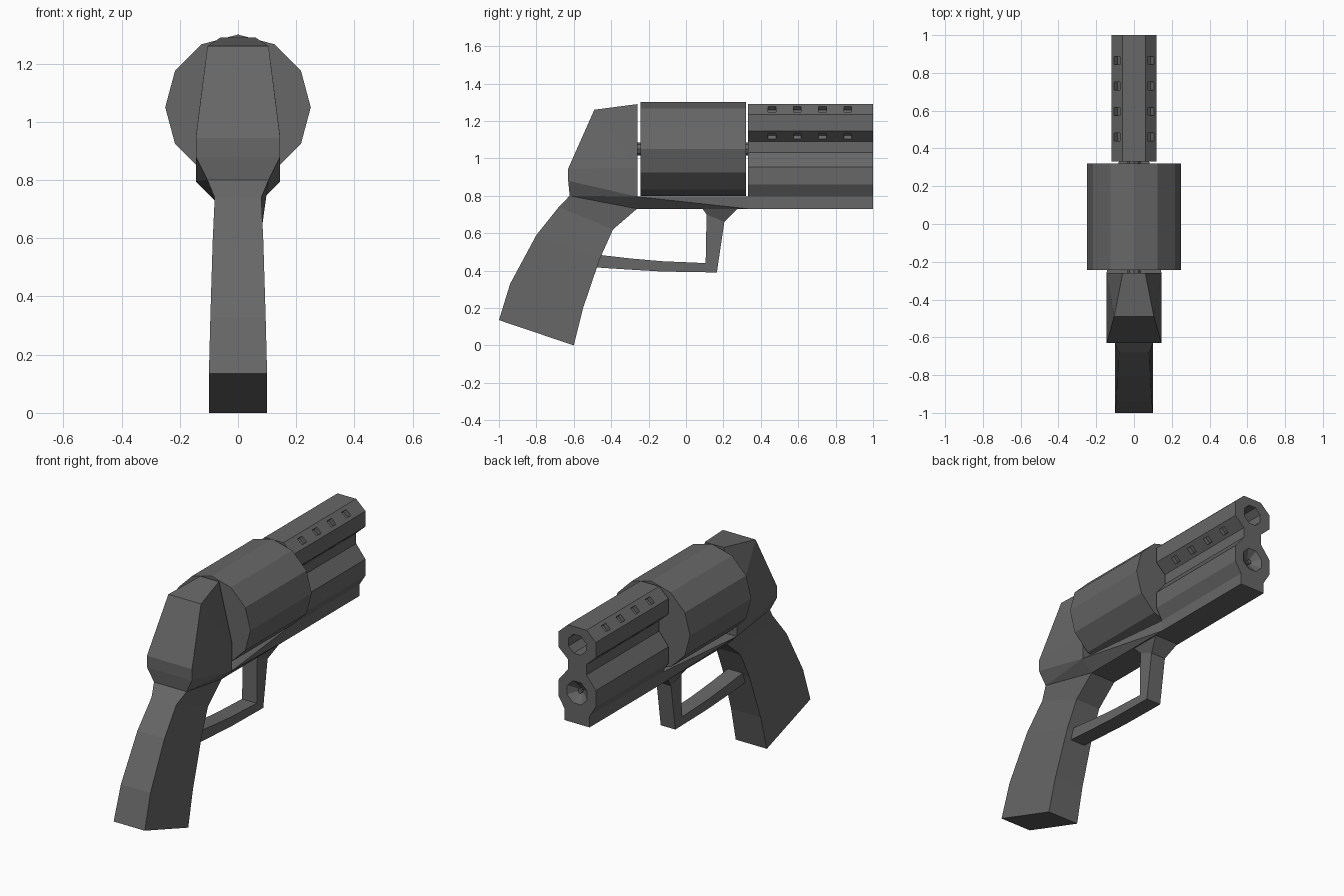
import bpy, bmesh, math
from mathutils import Matrix

if "Cube" in bpy.data.objects:
    bpy.data.objects.remove(bpy.data.objects["Cube"])

metal = bpy.data.materials.new("dark grey")
metal.diffuse_color = (0.135, 0.135, 0.135, 1)
metal.use_nodes = True
metal.node_tree.nodes["Principled BSDF"].inputs["Base Color"].default_value = metal.diffuse_color


def make(name, bm):
    bmesh.ops.recalc_face_normals(bm, faces=bm.faces)
    me = bpy.data.meshes.new(name)
    bm.to_mesh(me)
    bm.free()
    me.materials.append(metal)
    ob = bpy.data.objects.new(name, me)
    bpy.context.collection.objects.link(ob)
    return ob


def hull(name, half):
    """Convex solid from right-hand points, mirrored in x."""
    bm = bmesh.new()
    for x, y, z in half:
        bm.verts.new((x, y, z))
        bm.verts.new((-x, y, z))
    bmesh.ops.convex_hull(bm, input=bm.verts)
    bmesh.ops.dissolve_limit(bm, angle_limit=0.01, verts=bm.verts, edges=bm.edges)
    return make(name, bm)


def loft(name, sections):
    """Four-sided tube; each section is (y, z, half width) twice."""
    bm = bmesh.new()
    rings = [[bm.verts.new(p) for p in ((-wa, ya, za), (wa, ya, za), (wb, yb, zb), (-wb, yb, zb))]
             for ya, za, wa, yb, zb, wb in sections]
    for a, b in zip(rings, rings[1:]):
        for i in range(4):
            j = (i + 1) % 4
            bm.faces.new((a[i], a[j], b[j], b[i]))
    bm.faces.new(rings[0])
    bm.faces.new(rings[-1])
    return make(name, bm)


def cone(name, y0, y1, z, r0, r1, sides, turn=0.0):
    """Cylinder or cone along y."""
    bm = bmesh.new()
    m = (Matrix.Translation((0, (y0 + y1) / 2, z)) @ Matrix.Rotation(-math.pi / 2, 4, 'X')
         @ Matrix.Rotation(turn, 4, 'Z'))
    bmesh.ops.create_cone(bm, cap_ends=True, segments=sides, radius1=r0, radius2=r1,
                          depth=y1 - y0, matrix=m)
    return make(name, bm)


def cut(target, cutter):
    mod = target.modifiers.new("cut", 'BOOLEAN')
    mod.operation = 'DIFFERENCE'
    mod.solver = 'EXACT'
    mod.object = cutter
    bpy.context.view_layer.objects.active = target
    bpy.ops.object.modifier_apply(modifier=mod.name)
    bpy.data.objects.remove(cutter)


# Barrel with the rod housing below it, one mirrored profile
half = [(.06, 1.29), (.12, 1.235), (.12, 1.145), (.06, 1.09), (.06, 1.03),
        (.12, .955), (.12, .86), (.08, .795), (.08, .73)]
bm = bmesh.new()
face = bm.faces.new([bm.verts.new((x, .332, z)) for x, z in
                     half + [(-x, z) for x, z in reversed(half)]])
ext = bmesh.ops.extrude_face_region(bm, geom=[face])
bmesh.ops.translate(bm, vec=(0, .668, 0),
                    verts=[v for v in ext["geom"] if isinstance(v, bmesh.types.BMVert)])
if not face.is_valid or len([f for f in bm.faces if len(f.verts) > 4]) < 2:
    bmesh.ops.holes_fill(bm, edges=bm.edges)
barrel = make("barrel", bm)

# Bore, conical recess and its rod
cut(barrel, cone("bore_cutter", .45, 1.02, 1.19, .06, .06, 8, math.pi / 8))
cut(barrel, cone("recess_cutter", .96, 1.004, .91, .012, .075, 8, math.pi / 8))
cone("ejector_rod", .95, .975, .91, .013, .013, 8)

# Vent slots on the slanted barrel faces
bm = bmesh.new()
for side in (-1, 1):
    for z, up in ((1.2625, 1), (1.1175, -1)):
        for y in (.46, .595, .73, .865):
            m = (Matrix.Translation((side * .09, y, z))
                 @ Matrix.Rotation(side * up * math.radians(42.5), 4, 'Y')
                 @ Matrix.Diagonal((.04, .042, .05, 1)))
            bmesh.ops.create_cube(bm, size=1, matrix=m)
cut(barrel, make("slot_cutter", bm))

# Drum and its axle
cone("drum", -.243, .32, 1.05, .25, .25, 12)
cone("axle", -.27, .34, 1.05, .035, .035, 8)

# Rear frame block
hull("rear_frame", [(.06, -.26, 1.29), (.145, -.26, .95), (.145, -.26, .795), (.08, -.26, .73),
                    (.105, -.49, 1.26), (.145, -.63, .945), (.145, -.63, .88),
                    (.105, -.622, .80)])

# Strap under the drum, narrowing to the barrel
hull("bottom_strap", [(.145, -.262, .795), (.08, -.262, .73), (.08, .335, .795), (.08, .335, .73)])

# Grip
loft("grip", [(-.622, .80, .105, -.26, .732, .08),
              (-.68, .74, .08, -.39, .62, .08),
              (-.80, .59, .087, -.46, .465, .087),
              (-.94, .33, .095, -.55, .20, .095),
              (-1.0, .135, .10, -.60, 0, .10)])

# Trigger guard
loft("trigger_guard", [(-.50, .488, .047, -.53, .42, .047),
                       (-.30, .465, .047, -.30, .405, .047),
                       (-.13, .45, .047, -.13, .395, .047),
                       (.105, .44, .047, .165, .39, .047),
                       (.11, .70, .047, .205, .66, .047),
                       (.085, .735, .078, .28, .735, .078)])
